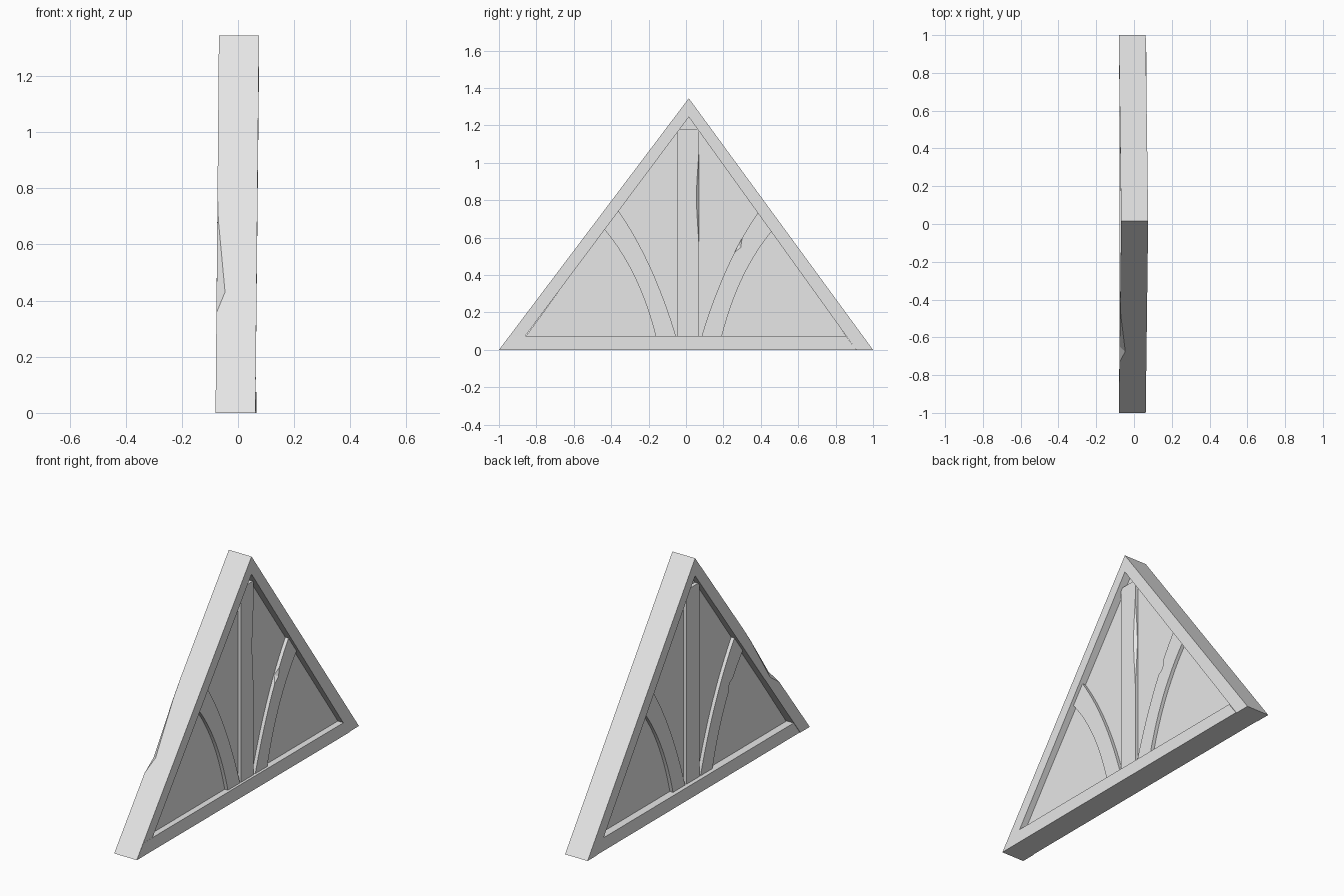
import bpy, bmesh
from mathutils import Vector

if "Cube" in bpy.data.objects:
    bpy.data.objects.remove(bpy.data.objects["Cube"], do_unlink=True)

grey = bpy.data.materials.new("plain_grey")
grey.use_nodes = True
grey.diffuse_color = (0.8, 0.8, 0.8, 1)
grey.node_tree.nodes["Principled BSDF"].inputs["Base Color"].default_value = grey.diffuse_color


def loft(name, sections, corner=0):
    """Beam through sections (a, b, x0, x1, chip); a and b are (y, z) edges.
    The chosen corner is cut back by the chip size."""
    bm = bmesh.new()
    rings = []
    for a, b, x0, x1, chip in sections:
        pts = [Vector((x, *p)) for x, p in ((x0, a), (x1, a), (x1, b), (x0, b))]
        ring = []
        for i, p in enumerate(pts):
            if i == corner:
                for q in (pts[i - 1], pts[(i + 1) % 4]):
                    ring.append(bm.verts.new(p + (q - p).normalized() * chip))
            else:
                ring.append(bm.verts.new(p))
        rings.append(ring)
    for r, s in zip(rings, rings[1:]):
        for i in range(5):
            j = (i + 1) % 5
            bm.faces.new((r[i], r[j], s[j], s[i]))
    bm.faces.new(rings[0])
    bm.faces.new(rings[-1])
    bmesh.ops.remove_doubles(bm, verts=bm.verts, dist=1e-5)
    bmesh.ops.recalc_face_normals(bm, faces=bm.faces)
    mesh = bpy.data.meshes.new(name)
    bm.to_mesh(mesh)
    bm.free()
    mesh.materials.append(grey)
    obj = bpy.data.objects.new(name, mesh)
    bpy.context.collection.objects.link(obj)
    return obj


def mix(p, q, t):
    return Vector(p).lerp(Vector(q), t)


def bezier(p, c, q, t):
    return mix(mix(p, c, t), mix(c, q, t), t)


PEAK, INNER_PEAK = (0.015, 1.345), (0.015, 1.245)


# Rafters, leaning slightly sideways toward the peak
def rafter(name, foot, inner_foot, chips):
    loft(name, [(mix(foot, PEAK, t), mix(inner_foot, INNER_PEAK, t),
                 -0.08 + 0.012 * t, 0.062 + 0.013 * t, c) for t, c in chips])


rafter("front_rafter", (-1, 0), (-0.915, 0),
       [(0, 0), (0.265, 0), (0.32, 0.03), (0.51, 0.004), (0.58, 0), (1, 0)])
rafter("back_rafter", (1, 0), (0.91, 0), [(0, 0), (1, 0)])

# Bottom beam, cut to the slope of the rafters
loft("bottom_beam", [((-0.995, 0), (-0.94, 0.075), -0.077, 0.063, 0),
                     ((0.91, 0), (0.855, 0.075), -0.077, 0.066, 0)])

# Thin infill wall
loft("infill_panel", [((-0.88, 0.04), (0.88, 0.04), -0.033, 0.03, 0),
                      ((0.01, 1.26), (0.02, 1.26), -0.033, 0.03, 0)])

# Centre post with a long chip on one edge
loft("centre_post", [((-0.045, z), (0.07, z), -0.053, 0.05, c) for z, c in
                     ((0.05, 0), (0.55, 0), (0.72, 0.011), (0.8, 0.015),
                      (0.9, 0.012), (1.07, 0), (1.18, 0))], corner=2)


# Curved braces, mirrored about the post
def brace(name, side, corner, chip_step):
    def place(p):
        return (0.015 + side * p[0], p[1])
    sections = []
    for i in range(-1, 18):
        t = i / 16
        upper = bezier((0.372, 0.738), (0.19, 0.473), (0.07, 0.078), t)
        lower = bezier((0.448, 0.64), (0.265, 0.42), (0.178, 0.078), t)
        sections.append((place(upper), place(lower), -0.053, 0.05,
                         0.018 if i == chip_step else 0))
    loft(name, sections, corner)


brace("front_brace", -1, 3, 5)
brace("back_brace", 1, 1, 5)
